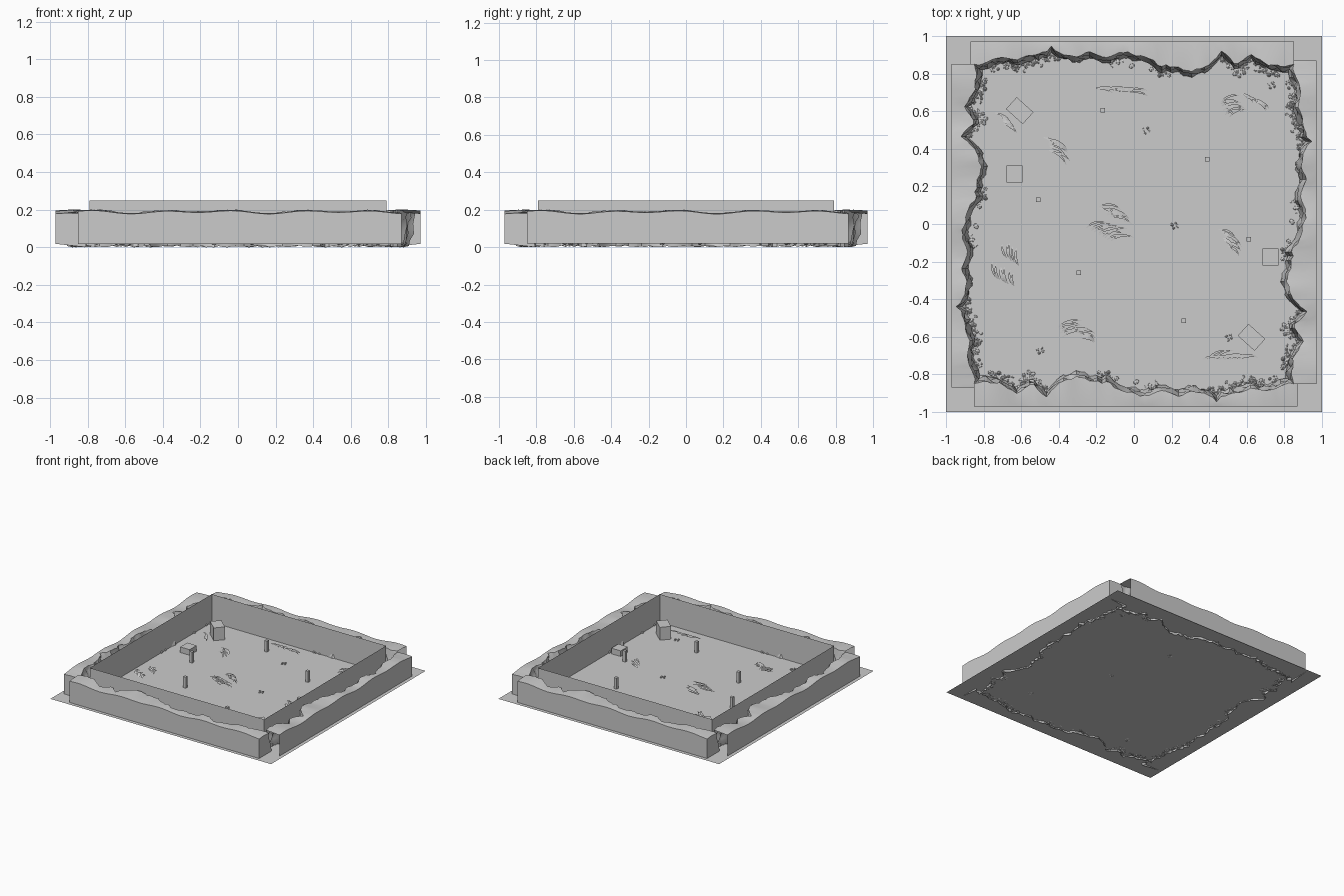
import bpy, bmesh, math, random
from mathutils import Matrix, Vector

if "Cube" in bpy.data.objects:
    bpy.data.objects.remove(bpy.data.objects["Cube"])

random.seed(7)
ZG = 0.018          # ground level
WALL_TOP = 0.248


def finish(name, bm, smooth=None):
    me = bpy.data.meshes.new(name)
    bm.to_mesh(me)
    bm.free()
    ob = bpy.data.objects.new(name, me)
    bpy.context.collection.objects.link(ob)
    if smooth:
        bpy.ops.object.select_all(action='DESELECT')
        ob.select_set(True)
        bpy.context.view_layer.objects.active = ob
        bpy.ops.object.shade_smooth_by_angle(angle=math.radians(smooth))
    return ob


def quad(bm, pts):
    return bm.faces.new([bm.verts.new(p) for p in pts])


def box(name, x, y, sx, sy, h, deg=0):
    bm = bmesh.new()
    m = (Matrix.Translation((x, y, ZG + h / 2)) @ Matrix.Rotation(math.radians(deg), 4, 'Z')
         @ Matrix.Diagonal((sx, sy, h, 1)))
    bmesh.ops.create_cube(bm, size=1, matrix=m)
    return finish(name, bm)


def lerp_curve(pts, x):
    for (x0, y0), (x1, y1) in zip(pts, pts[1:]):
        if x <= x1:
            return y0 + (y1 - y0) * max(0, (x - x0) / (x1 - x0))
    return pts[-1][1]


# ground sheet
bm = bmesh.new()
quad(bm, [(-1, -1, ZG), (1, -1, ZG), (1, 1, ZG), (-1, 1, ZG)])
finish("ground", bm)

# four thin boundary walls
W = 0.79
bm = bmesh.new()
ring = [(-W, -W), (W, -W), (W, W), (-W, W)]
for (ax, ay), (bx, by) in zip(ring, ring[1:] + ring[:1]):
    quad(bm, [(ax, ay, ZG), (bx, by, ZG), (bx, by, WALL_TOP), (ax, ay, WALL_TOP)])
finish("boundary_walls", bm)

# plan outline of the rocky rim on the back side; the other sides are turned copies
RIM = [(-.87, .85), (-.80, .85), (-.71, .89), (-.63, .875), (-.55, .90), (-.47, .915), (-.44, .94),
       (-.38, .90), (-.31, .89), (-.23, .92), (-.15, .88), (-.07, .92), (0, .90), (.08, .885),
       (.13, .845), (.19, .84), (.30, .815), (.35, .82), (.43, .87), (.47, .92), (.54, .85),
       (.62, .905), (.70, .85), (.78, .84), (.85, .85)]


def top_z(x):
    return 0.187 + 0.006 * math.sin(x * 17 + 1.2) + 0.004 * math.sin(x * 9)


def make_cliff():
    bm = bmesh.new()
    n = 76
    cols = []
    for i in range(n + 1):
        x = -.87 + 1.72 * i / n
        rim = lerp_curve(RIM, x) + random.uniform(-.006, .006)
        zt = top_z(x)
        prof = [(.97, ZG), (.97, zt), ((.97 + rim) / 2, zt + .004), (rim, zt + random.uniform(0, .008))]
        # jagged face going down to the ground
        for k, z in enumerate((.16, .12, .075, .04, .005)):
            prof.append((rim - .006 * (k + 1) + random.uniform(-.013, .013), z + random.uniform(-.006, .006)))
        cols.append([bm.verts.new((x, y, z)) for y, z in prof])
    for a, b in zip(cols, cols[1:]):
        for k in range(len(a) - 1):
            bm.faces.new((a[k], b[k], b[k + 1], a[k + 1]))
    bm.faces.new(cols[0])       # flat end cap
    bmesh.ops.recalc_face_normals(bm, faces=bm.faces)
    return bm


def rock(bm, x, y, z, r):
    m = (Matrix.Translation((x, y, z)) @ Matrix.Rotation(random.uniform(0, 6.28), 4, 'Z')
         @ Matrix.Diagonal((r * random.uniform(.8, 1.4), r, r * random.uniform(.6, 1), 1)))
    bmesh.ops.create_icosphere(bm, subdivisions=1, radius=1, matrix=m)


def make_rubble():
    bm = bmesh.new()
    for lo, hi, n in ((-.76, -.40, 44), (-.15, .2, 14), (.42, .78, 40)):
        for _ in range(n):
            x = random.uniform(lo, hi)
            y = lerp_curve(RIM, x) - .03 - abs(random.gauss(0, .022))
            r = random.uniform(.006, .014)
            rock(bm, x, max(y, .79), ZG + r * .25, r)
    return bm


cliff = finish("cliff_back", make_cliff(), 30)
rubble = finish("rubble_back", make_rubble())
for k, side in enumerate(("left", "front", "right"), 1):
    for src in (cliff, rubble):
        ob = src.copy()
        ob.name = src.name.replace("back", side)
        ob.rotation_euler.z = k * math.pi / 2
        bpy.context.collection.objects.link(ob)

# slim posts
for x, y in ((-.165, .605), (.39, .345), (-.51, .13), (.61, -.08), (-.295, -.26), (.265, -.515)):
    box("post", x, y, .024, .024, .09)
# low square blocks and tall turned blocks
for x, y in ((-.635, .265), (.725, -.175)):
    box("low_block", x, y, .085, .09, .046)
for x, y in ((-.608, .603), (.625, -.603)):
    box("tall_block", x, y, .12, .085, .105, -42)


# grass: fans of flat curved pointed blades
def blade(bm, x, y, deg, length, width, bend):
    steps = 6
    px, py, a = x, y, math.radians(deg)
    rows = []
    for i in range(steps + 1):
        t = i / steps
        w = width * math.sin(math.pi * (.12 + .86 * t)) / 2
        z = ZG + .002 + .012 * math.sin(math.pi * t)
        nx, ny = -math.sin(a) * w, math.cos(a) * w
        rows.append((bm.verts.new((px + nx, py + ny, z)), bm.verts.new((px - nx, py - ny, z))))
        px += math.cos(a) * length / steps
        py += math.sin(a) * length / steps
        a += math.radians(bend) / steps
    for (a0, b0), (a1, b1) in zip(rows, rows[1:]):
        bm.faces.new((a0, b0, b1, a1))


# (start x, start y, end x, end y, blade angle, bend, length, count): blade roots lie along the segment
TUFTS = [(-.23, .72, -.02, .70, 20, -50, .11, 12), (-.47, .46, -.44, .38, -5, -60, .12, 8),
         (.46, .65, .50, .57, 40, -70, .11, 8), (.57, .69, .66, .64, 10, -90, .09, 6),
         (-.73, .59, -.68, .52, -15, -50, .08, 8), (-.25, -.02, -.13, -.09, 40, -70, .13, 10),
         (-.19, .09, -.12, .03, 15, -75, .12, 8), (-.72, -.29, -.64, -.33, 125, -60, .09, 8),
         (-.67, -.18, -.61, -.22, 125, -50, .09, 6), (.46, -.03, .50, -.12, -10, -70, .10, 9),
         (-.41, -.54, -.37, -.60, 30, -60, .13, 7), (-.31, -.57, -.28, -.61, 20, -70, .10, 6),
         (.36, -.72, .56, -.72, 35, -50, .11, 12)]
bm = bmesh.new()
for x0, y0, x1, y1, deg, bend, length, n in TUFTS:
    for i in range(n):
        t = i / (n - 1)
        blade(bm, x0 + (x1 - x0) * t + random.uniform(-.01, .01), y0 + (y1 - y0) * t,
              deg + random.uniform(-12, 12), length * random.uniform(.75, 1.15), .012, bend)
finish("grass_tufts", bm)

# small stone groups on the floor
bm = bmesh.new()
for x, y in ((.065, .495), (.215, -.01), (-.5, -.675), (.505, -.605), (.73, .735)):
    for dx, dy in ((-.013, .006), (.008, .015), (-.004, -.012), (.016, -.002)):
        rock(bm, x + dx, y + dy, ZG + .003, .008)
finish("floor_stones", bm)
